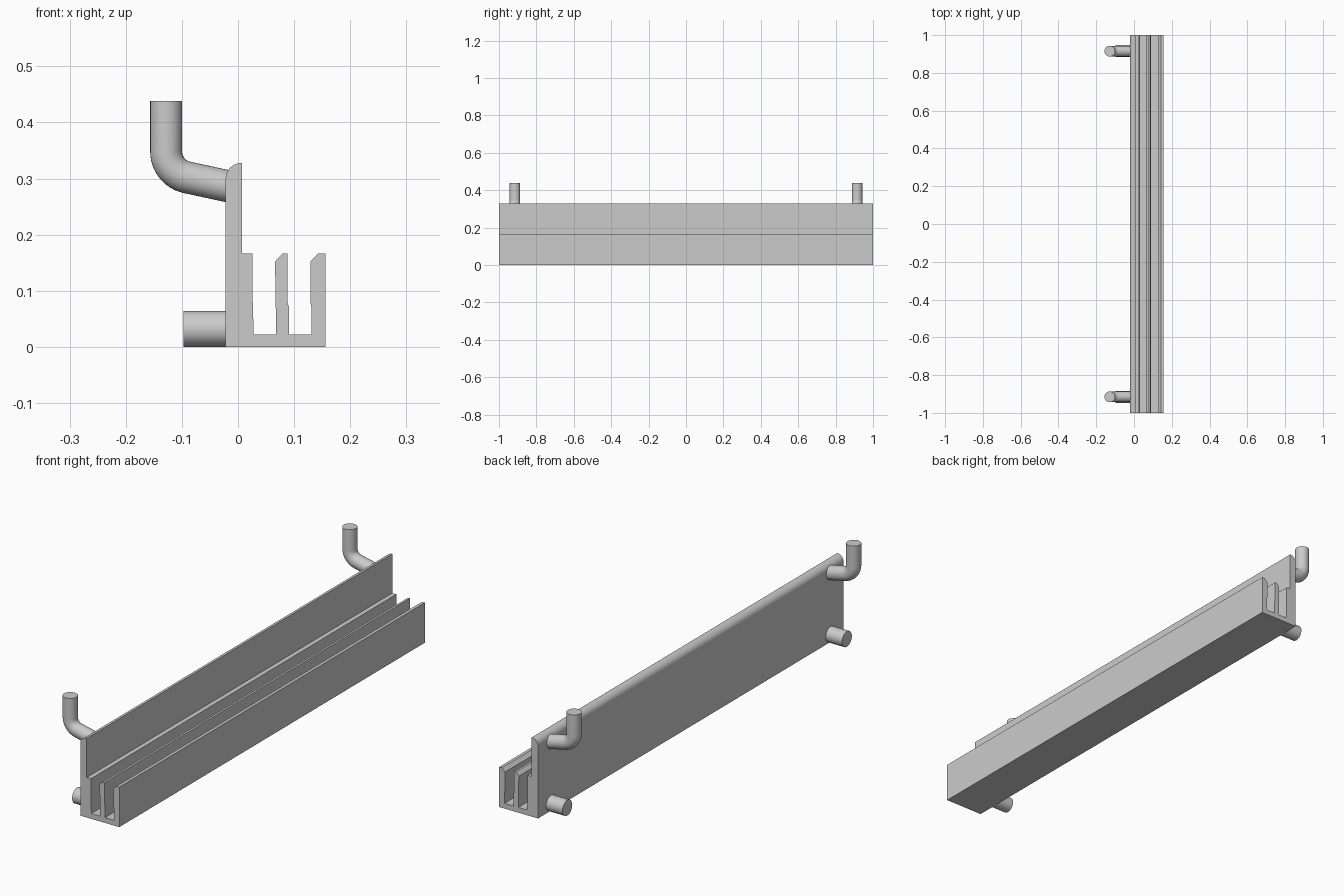
import bpy, bmesh, math
from mathutils import Vector

if "Cube" in bpy.data.objects:
    bpy.data.objects.remove(bpy.data.objects["Cube"])

grey = bpy.data.materials.new("light_grey")
grey.use_nodes = True
grey.diffuse_color = (0.6, 0.6, 0.6, 1)
grey.node_tree.nodes["Principled BSDF"].inputs["Base Color"].default_value = (0.6, 0.6, 0.6, 1)


def finish(bm, name):
    bmesh.ops.recalc_face_normals(bm, faces=bm.faces)
    mesh = bpy.data.meshes.new(name)
    bm.to_mesh(mesh)
    bm.free()
    mesh.materials.append(grey)
    obj = bpy.data.objects.new(name, mesh)
    bpy.context.collection.objects.link(obj)
    bpy.ops.object.select_all(action='DESELECT')
    obj.select_set(True)
    bpy.context.view_layer.objects.active = obj
    bpy.ops.object.shade_smooth_by_angle(angle=math.radians(30))
    return obj


def extrude_profile(name, points, half_length):
    bm = bmesh.new()
    face = bm.faces.new([bm.verts.new((x, -half_length, z)) for x, z in points])
    new = bmesh.ops.extrude_face_region(bm, geom=[face])["geom"]
    bmesh.ops.translate(bm, vec=(0, 2 * half_length, 0),
                        verts=[v for v in new if isinstance(v, bmesh.types.BMVert)])
    return finish(bm, name)


def sweep_rod(name, path, radius, y, sides=32):
    """Round capped rod along a path in the xz plane."""
    bm = bmesh.new()
    pts = [Vector((x, y, z)) for x, z in path]
    across = Vector((0, 1, 0))
    rings = []
    for i, p in enumerate(pts):
        tangent = (pts[min(i + 1, len(pts) - 1)] - pts[max(i - 1, 0)]).normalized()
        if 0 < i < len(pts) - 1:
            tangent = ((pts[i + 1] - p).normalized() + (p - pts[i - 1]).normalized()).normalized()
        side = tangent.cross(across)
        angles = [2 * math.pi * k / sides for k in range(sides)]
        rings.append([bm.verts.new(p + radius * (math.cos(a) * side + math.sin(a) * across))
                      for a in angles])
    for a, b in zip(rings, rings[1:]):
        for k in range(sides):
            n = (k + 1) % sides
            bm.faces.new((a[k], a[n], b[n], b[k]))
    bm.faces.new(rings[0])
    bm.faces.new(rings[-1])
    return finish(bm, name)


# Rail: tall back plate with rounded top edge, and two slots between three walls
rounded_top = [(0.007 - 0.029 * math.sin(t), 0.30 + 0.028 * math.cos(t))
               for t in (math.pi / 2 * i / 10 for i in range(11))]
rail_profile = [
    (-0.022, 0), (0.156, 0), (0.156, 0.166), (0.143, 0.166), (0.129, 0.152),
    (0.129, 0.08), (0.131, 0.07), (0.131, 0.022), (0.091, 0.022), (0.091, 0.07),
    (0.088, 0.08), (0.088, 0.166), (0.079, 0.166), (0.066, 0.152), (0.068, 0.022),
    (0.028, 0.022), (0.026, 0.09), (0.026, 0.166), (0.007, 0.166),
] + rounded_top
extrude_profile("slotted_rail", rail_profile, 1.0)

# Hook path: upright tip, round bend, sloping arm into the back plate
slope = math.atan(0.21)
bend = [(-0.081 - 0.047 * math.cos(t), 0.348 - 0.047 * math.sin(t))
        for t in ((math.pi / 2 - slope) * i / 12 for i in range(13))]
hook_path = [(-0.128, 0.438)] + bend + [(-0.012, 0.285)]

# A hook and a lower peg near each end
for label, y in (("front", -0.915), ("back", 0.915)):
    sweep_rod(label + "_hook", hook_path, 0.0285, y)
    sweep_rod(label + "_peg", [(-0.097, 0.032), (-0.015, 0.032)], 0.032, y)
